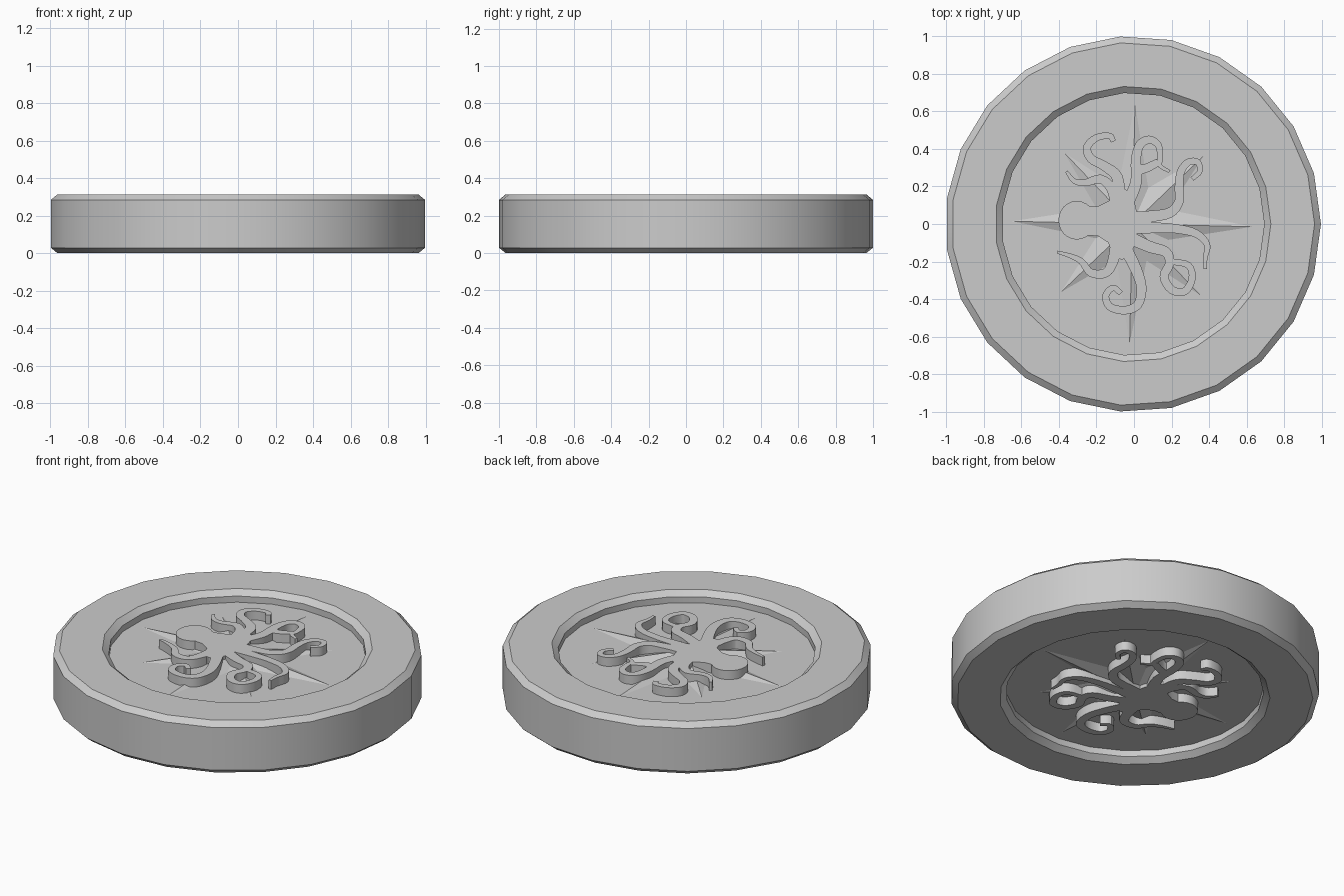
import bpy, bmesh, math
from mathutils import Vector

if "Cube" in bpy.data.objects:
    bpy.data.objects.remove(bpy.data.objects["Cube"])

MID, RIM, FLOOR, RELIEF = 0.156, 0.156, 0.09, 0.143
SIDES = 23


def finish(name, bm, angle=30):
    """Make an object at mid height, mirrored onto the underside."""
    bmesh.ops.remove_doubles(bm, verts=bm.verts, dist=1e-5)
    bmesh.ops.recalc_face_normals(bm, faces=bm.faces)
    me = bpy.data.meshes.new(name)
    bm.to_mesh(me)
    bm.free()
    ob = bpy.data.objects.new(name, me)
    bpy.context.collection.objects.link(ob)
    ob.location.z = MID
    m = ob.modifiers.new("both_faces", 'MIRROR')
    m.use_axis = (False, False, True)
    bpy.ops.object.select_all(action='DESELECT')
    ob.select_set(True)
    bpy.context.view_layer.objects.active = ob
    bpy.ops.object.shade_smooth_by_angle(angle=math.radians(angle))
    return ob


def prism(name, outline):
    """Closed outline raised from the recess floor to the relief height."""
    bm = bmesh.new()
    f = bm.faces.new([bm.verts.new((x, y, FLOOR - 0.01)) for x, y in outline])
    r = bmesh.ops.extrude_face_region(bm, geom=[f])
    for v in r["geom"]:
        if isinstance(v, bmesh.types.BMVert):
            v.co.z = RELIEF
    finish(name, bm)


def smooth_path(pts, steps=4):
    p = [Vector(q) / 100 for q in pts]
    p = [2 * p[0] - p[1]] + p + [2 * p[-1] - p[-2]]
    out = []
    for i in range(1, len(p) - 2):
        a, b, c, d = p[i - 1:i + 3]
        for k in range(steps):
            t = k / steps
            out.append(0.5 * (2 * b + (c - a) * t + (2 * a - 5 * b + 4 * c - d) * t * t
                              + (3 * b - a - 3 * c + d) * t ** 3))
    return out + [p[-2]]


def tentacle(name, pts, root=0.034, tip=0.008):
    """Tapered raised ribbon following a curled path (hundredths of a unit)."""
    path = smooth_path(pts)
    n = len(path) - 1
    bm = bmesh.new()
    rings = []
    for i, p in enumerate(path):
        d = (path[min(i + 1, n)] - path[max(i - 1, 0)]).normalized()
        t = i / n
        w = 0.024 + (root - 0.024) * max(0, 1 - 3 * t) - (0.024 - tip) * max(0, t - 0.4) / 0.6
        s = Vector((-d.y, d.x)) * w
        rings.append([bm.verts.new((q.x, q.y, z)) for q, z in
                      ((p - s, FLOOR - 0.01), (p - s, RELIEF), (p + s, RELIEF), (p + s, FLOOR - 0.01))])
    for a, b in zip(rings, rings[1:]):
        for k in range(4):
            j = (k + 1) % 4
            bm.faces.new((a[k], a[j], b[j], b[k]))
    bm.faces.new(rings[0])
    bm.faces.new(rings[-1])
    finish(name, bm)


# Coin: chamfered rim and stepped recess, turned around z
bm = bmesh.new()
profile = [(1.002, 0), (1.002, RIM - 0.028), (0.968, RIM), (0.735, RIM),
           (0.7, RIM - 0.029), (0.7, FLOOR)]
loops = []
for r, z in profile:
    loops.append([bm.verts.new((r * math.cos(2 * math.pi * i / SIDES) - 0.005,
                                r * math.sin(2 * math.pi * i / SIDES), z)) for i in range(SIDES)])
for a, b in zip(loops, loops[1:]):
    for i in range(SIDES):
        j = (i + 1) % SIDES
        bm.faces.new((a[i], a[j], b[j], b[i]))
bm.faces.new(loops[-1])
finish("coin_disc", bm)

# Eight-pointed compass star with ridged arms
bm = bmesh.new()
top = bm.verts.new((-0.009, 0, RELIEF - 0.008))
ring = []
for i in range(16):
    r = 0.21 if i % 2 else (0.64 if i % 4 == 0 else 0.525)
    a = math.radians(22.5 * i - 1.3)
    ring.append(bm.verts.new((r * math.cos(a) - 0.009, r * math.sin(a), FLOOR)))
for i in range(16):
    bm.faces.new((top, ring[i], ring[(i + 1) % 16]))
finish("compass_star", bm, 5)


# Octopus head, neck and body
def ellipse(cx, cy, rx, ry, n=24):
    return [(cx + rx * math.cos(2 * math.pi * i / n), cy + ry * math.sin(2 * math.pi * i / n))
            for i in range(n)]


prism("octopus_head", ellipse(-0.305, 0.02, 0.098, 0.103))
prism("octopus_neck", [(-0.3, -0.055), (-0.19, -0.065), (-0.12, -0.11), (-0.05, -0.1),
                       (-0.05, 0.12), (-0.12, 0.13), (-0.19, 0.095), (-0.3, 0.09)])
prism("octopus_body", ellipse(-0.065, 0.0, 0.085, 0.19))

# Curled tentacles
tentacle("tentacle_top_left", [(-8, 12), (-9, 25), (-16, 31), (-23, 35), (-25, 41), (-20, 46),
                               (-13, 47), (-11, 44)], tip=0.014)
tentacle("tentacle_left_upper", [(-9, 10), (-12, 19), (-18, 24), (-26, 22), (-32, 23), (-36, 28)])
tentacle("tentacle_top_right", [(-4, 10), (1, 22), (1, 34), (3, 42), (8, 45), (13, 42),
                                (14, 35), (14, 31), (19, 28)])
tentacle("tentacle_top_right_link", [(3, 29), (7, 30), (13, 33)], 0.026, 0.02)
tentacle("tentacle_right_upper", [(-4, 3), (8, 4), (19, 6), (24, 12), (24, 20), (25, 28), (29, 33),
                                  (34, 33), (35, 28), (31, 24)], tip=0.012)
tentacle("tentacle_right_lower", [(-4, -2), (10, -2), (22, -2.5), (33, -5), (39, -11),
                                  (38, -18), (38, -24)])
tentacle("tentacle_bottom_right", [(-3, -7), (8, -12), (17, -15), (19, -21), (16, -28), (20, -35),
                                   (27, -36), (31, -29), (29, -22), (20, -20)], tip=0.016)
tentacle("tentacle_bottom", [(-5, -12), (1, -24), (4, -34), (2, -43), (-5, -46), (-13, -44),
                             (-15, -38), (-11, -34), (-7, -37)], tip=0.014)
tentacle("tentacle_left_lower", [(-9, -8), (-11, -19), (-15, -26), (-23, -26), (-28, -20),
                                 (-34, -17), (-41, -15)])
